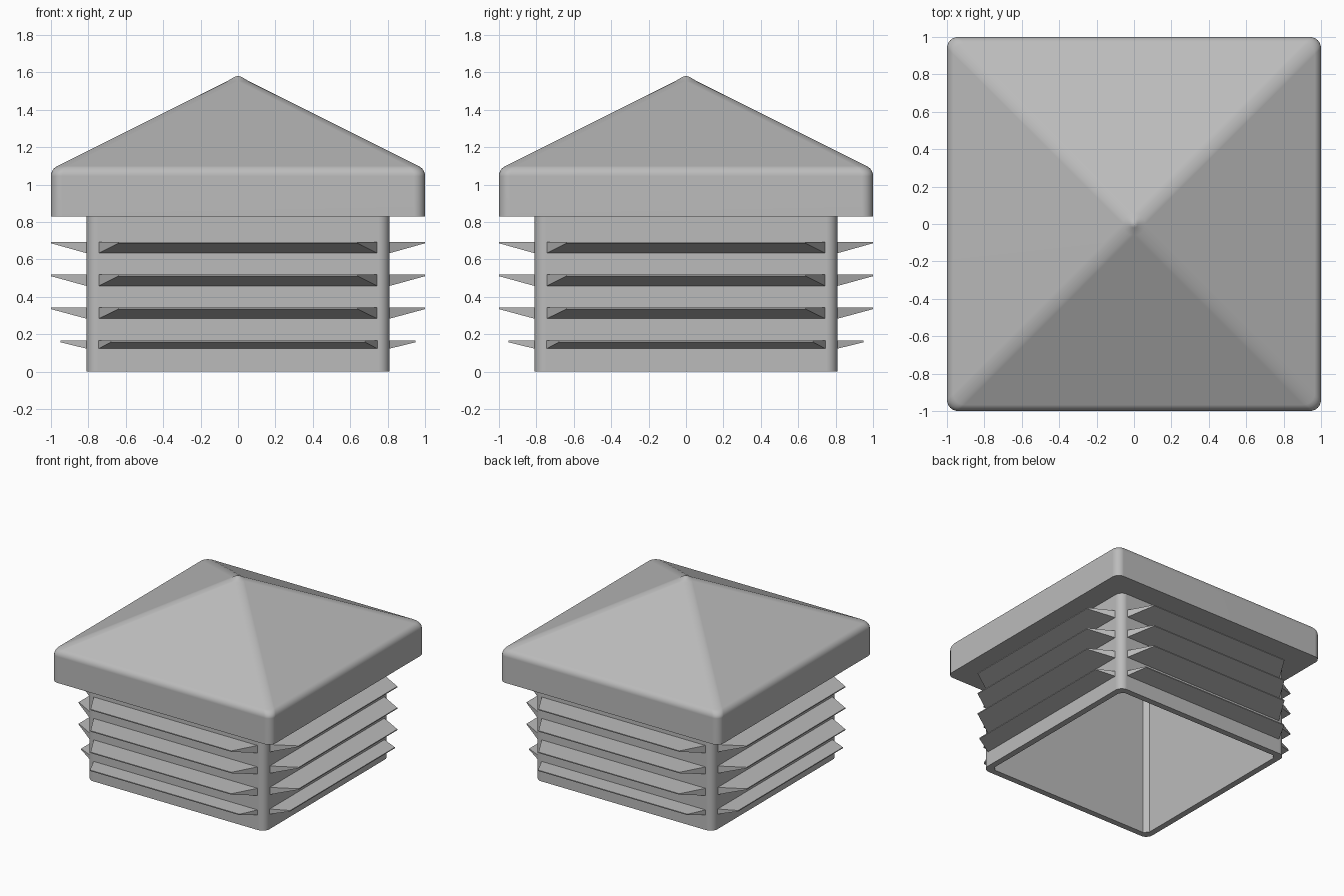
import bpy, bmesh, math
from mathutils import Matrix

cube = bpy.data.objects.get("Cube")
if cube:
    bpy.data.objects.remove(cube)

grey = bpy.data.materials.new("plastic_grey")
grey.use_nodes = True
colour = (0.5, 0.5, 0.5, 1)
grey.diffuse_color = colour
grey.node_tree.nodes["Principled BSDF"].inputs["Base Color"].default_value = colour


def finish(bm, name, smooth):
    bmesh.ops.recalc_face_normals(bm, faces=bm.faces)
    mesh = bpy.data.meshes.new(name)
    bm.to_mesh(mesh)
    bm.free()
    mesh.materials.append(grey)
    obj = bpy.data.objects.new(name, mesh)
    bpy.context.collection.objects.link(obj)
    if smooth:
        bpy.ops.object.select_all(action='DESELECT')
        obj.select_set(True)
        bpy.context.view_layer.objects.active = obj
        bpy.ops.object.shade_smooth_by_angle(angle=math.radians(30))
        weighted = obj.modifiers.new("weighted_normals", 'WEIGHTED_NORMAL')
        weighted.keep_sharp = True
    return obj


def square_ring(half, radius, z, chamfer=False, steps=6):
    """Square outline with rounded or chamfered corners."""
    points = []
    for corner in range(4):
        turn = Matrix.Rotation(corner * math.pi / 2, 3, 'Z')
        for i in range(steps + 1):
            t = i / steps
            a = t * math.pi / 2
            u, v = (1 - t, t) if chamfer else (math.cos(a), math.sin(a))
            inner = half - radius
            points.append(turn @ Matrix.Translation(
                (inner + radius * u, inner + radius * v, z)).translation)
    return points


def loft(name, sections, cap_start=False, cap_end=False):
    bm = bmesh.new()
    rings = [[bm.verts.new(p) for p in square_ring(*s)] for s in sections]
    n = len(rings[0])
    for low, high in zip(rings, rings[1:]):
        for i in range(n):
            j = (i + 1) % n
            bm.faces.new((low[i], low[j], high[j], high[i]))
    if cap_start:
        bm.faces.new(rings[0])
    if cap_end:
        bm.faces.new(rings[-1])
    return finish(bm, name, True)


# Pyramid cap with a rounded eave
eave, eave_z, slope = 0.06, 1.045, math.radians(63.6)
cap = [(0.8, 0.06, 0.83), (1, 0.06, 0.83)]
for i in range(7):
    a = slope * i / 6
    cap.append((1 - eave + eave * math.cos(a), 0.06, eave_z + eave * math.sin(a)))
cap += [(0.06, 0.058, 1.551), (0.02, 0.019, 1.575), (0.005, 0.004, 1.58)]
loft("pyramid_cap", cap, cap_end=True)

# Hollow square sleeve, open at the bottom
loft("sleeve", [(0.76, 0.033, 1.15, True), (0.76, 0.033, 0, True),
                (0.81, 0.06, 0), (0.81, 0.06, 0.84)], cap_start=True)

# Four rows of tapered gripping fins on every side: bottom, top, reach, tip half-width
rows = [(0.12, 0.165, 0.95, 0.68), (0.28, 0.342, 1, 0.64),
        (0.455, 0.518, 1, 0.64), (0.63, 0.694, 1, 0.64)]
for side, name in enumerate(("front", "left", "back", "right")):
    turn = Matrix.Rotation(side * math.pi / 2, 4, 'Z')
    for row, (bottom, top, reach, tip) in enumerate(rows):
        bm = bmesh.new()
        for x in (-1, 1):
            for z in (bottom, top):
                bm.verts.new((x * 0.75, -0.8, z))
            for z in (top - 0.008, top):
                bm.verts.new((x * tip, -reach, z))
        bmesh.ops.convex_hull(bm, input=bm.verts)
        bmesh.ops.dissolve_limit(bm, angle_limit=0.01, verts=bm.verts, edges=bm.edges)
        bm.transform(turn)
        finish(bm, f"{name}_fin_{row + 1}", False)
